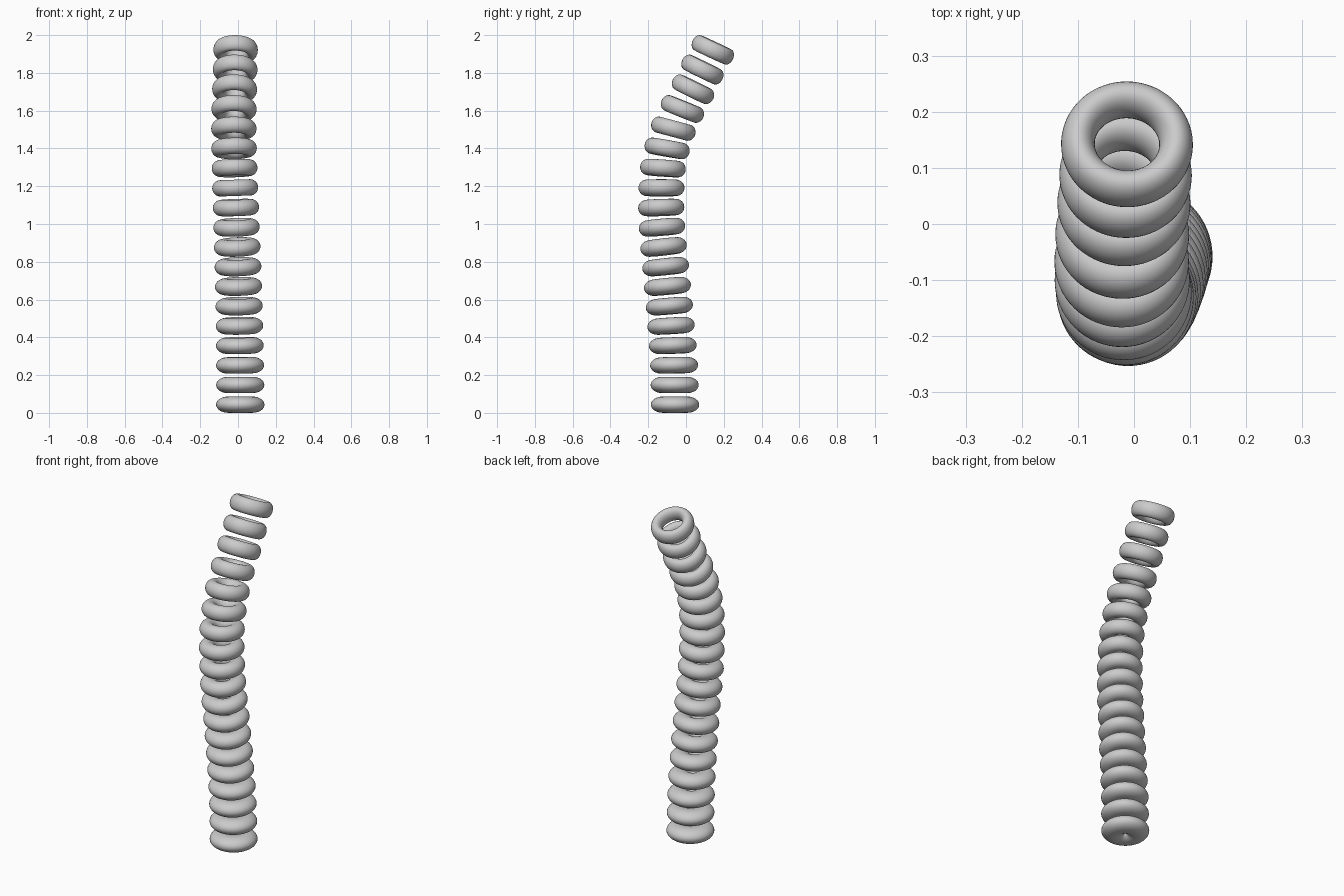
import bpy
from math import radians, atan2

cube = bpy.data.objects.get("Cube")
if cube:
    bpy.data.objects.remove(cube, do_unlink=True)

# Plain grey
grey = bpy.data.materials.new("light_grey")
grey.use_nodes = True
colour = (0.6, 0.6, 0.6, 1)
grey.diffuse_color = colour
grey.node_tree.nodes["Principled BSDF"].inputs["Base Color"].default_value = colour

# Bending centre line of the column, and the forward tilt of each ring
path_x = [.012, .012, .011, .01, .008, .006, .003, 0, -.004, -.008,
          -.011, -.015, -.018, -.021, -.022, -.021, -.018, -.015, -.0125]
path_y = [-.058, -.06, -.063, -.07, -.079, -.088, -.098, -.108, -.119, -.127,
          -.131, -.13, -.122, -.1, -.067, -.019, .037, .087, .142]
tilt = [0, 0, 1, 2, 3.5, 5, 5.5, 6, 6.5, 5, 2, 0, -4, -10, -15, -22, -26, -26, -25]
count = len(tilt)
first_z, last_z = .0435, 1.922
half_height = .043


def mix(a, b, t):
    return a + (b - a) * t


# Stacked rings: wide with a closed hole at the foot, slim and open at the top
step = (last_z - first_z) / (count - 1)
for i in range(count):
    t = i / (count - 1)
    outer = mix(.128, .1175, t)
    minor = mix(.063, .03, t)
    low, high = max(i - 1, 0), min(i + 1, count - 1)
    lean = atan2(path_x[high] - path_x[low], step * (high - low))
    bpy.ops.mesh.primitive_torus_add(
        major_radius=outer - minor, minor_radius=minor,
        major_segments=64, minor_segments=32,
        location=(path_x[i], path_y[i], mix(first_z, last_z, t)),
        rotation=(radians(tilt[i]), lean, 0))
    ring = bpy.context.object
    ring.name = f"ring_{i + 1:02d}"
    ring.scale.z = half_height / minor
    ring.data.materials.append(grey)
    bpy.ops.object.shade_smooth()
